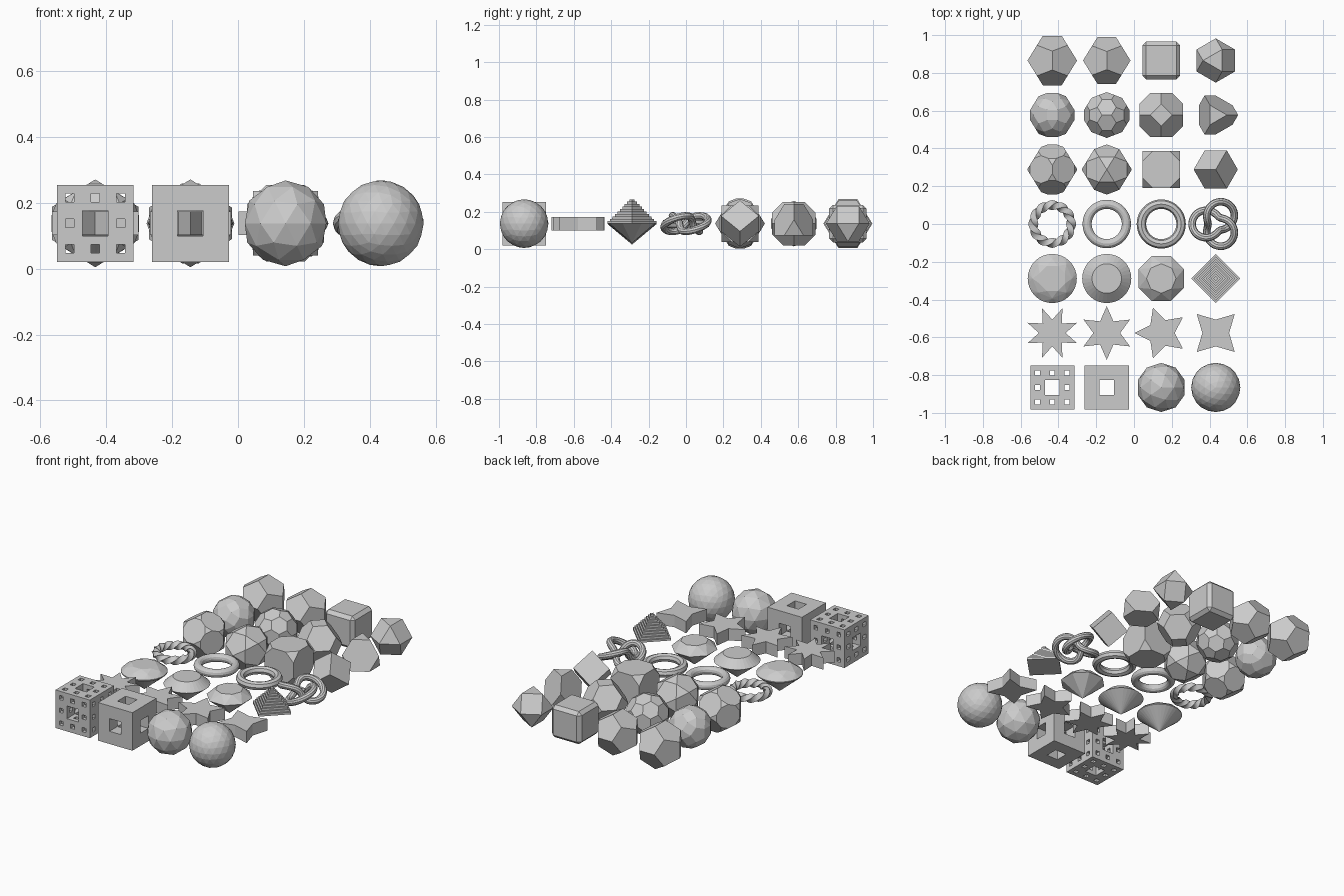
import bpy, bmesh, math
from math import sin, cos, pi, sqrt
from mathutils import Vector

if "Cube" in bpy.data.objects:
    bpy.data.objects.remove(bpy.data.objects["Cube"])

P = 0.2885          # grid pitch
ZC = 0.137          # common centre height
PHI = (1 + sqrt(5)) / 2


def finish(name, bm, col, row):
    bmesh.ops.recalc_face_normals(bm, faces=bm.faces[:])
    me = bpy.data.meshes.new(name)
    bm.to_mesh(me)
    bm.free()
    ob = bpy.data.objects.new(name, me)
    ob.location = ((col - 1.5) * P, (row - 3) * P, ZC)
    bpy.context.collection.objects.link(ob)
    return ob


def hull(points, radius=None):
    pts = [Vector(p) for p in points]
    if radius:
        big = max(p.length for p in pts)
        pts = [p * radius / big for p in pts]
    bm = bmesh.new()
    for p in pts:
        bm.verts.new(p)
    bmesh.ops.remove_doubles(bm, verts=bm.verts[:], dist=1e-4)
    bmesh.ops.convex_hull(bm, input=bm.verts[:])
    bmesh.ops.dissolve_limit(bm, angle_limit=0.01, verts=bm.verts[:], edges=bm.edges[:])
    return bm


def truncate(points, t):
    bm = hull(points, 1)
    out = []
    for e in bm.edges:
        a, b = e.verts[0].co, e.verts[1].co
        out += [a.lerp(b, t), b.lerp(a, t)]
    bm.free()
    return out


def shrink_faces(points, k):
    bm = hull(points, 1)
    out = []
    for f in bm.faces:
        c = sum((v.co for v in f.verts), Vector()) / len(f.verts)
        out += [c.lerp(v.co, k) for v in f.verts]
    bm.free()
    return out


def lathe(rings, n, start=0.0):
    bm = bmesh.new()
    loops = [[bm.verts.new((r * cos(start + 2 * pi * i / n), r * sin(start + 2 * pi * i / n), z))
              for i in range(n)] for r, z in rings]
    for a, b in zip(loops, loops[1:]):
        for i in range(n):
            j = (i + 1) % n
            bm.faces.new((a[i], a[j], b[j], b[i]))
    bm.faces.new(loops[0])
    bm.faces.new(loops[-1])
    bmesh.ops.remove_doubles(bm, verts=bm.verts[:], dist=1e-6)
    return bm


def sweep(path, n, tube, sides, twist=0):
    bm = bmesh.new()
    loops = []
    for i in range(n):
        t = 2 * pi * i / n
        p = path(t)
        d = (path(t + 1e-3) - path(t - 1e-3)).normalized()
        nrm = d.cross(Vector((0, 0, 1))).normalized()
        up = nrm.cross(d)
        loops.append([bm.verts.new(p + tube * (nrm * cos(a) + up * sin(a)))
                      for a in (2 * pi * (k + twist * i / n) / sides for k in range(sides))])
    for i in range(n):
        a, b = loops[i], loops[(i + 1) % n]
        s = twist if i == n - 1 else 0
        for k in range(sides):
            bm.faces.new((a[k], a[(k + 1) % sides], b[(k + 1 + s) % sides], b[(k + s) % sides]))
    return bm


def sponge(level, size):
    n = 3 ** level

    def solid(c):
        if min(c) < 0 or max(c) >= n:
            return False
        c = list(c)
        for _ in range(level):
            if sum(v % 3 == 1 for v in c) >= 2:
                return False
            c = [v // 3 for v in c]
        return True
    bm = bmesh.new()
    for x in range(n):
        for y in range(n):
            for z in range(n):
                c = (x, y, z)
                if not solid(c):
                    continue
                for ax in range(3):
                    for s in (0, 1):
                        q = list(c)
                        q[ax] += 2 * s - 1
                        if solid(q):
                            continue
                        vs = []
                        for u, w in ((0, 0), (1, 0), (1, 1), (0, 1)):
                            v = list(c)
                            v[ax] += s
                            v[(ax + 1) % 3] += u
                            v[(ax + 2) % 3] += w
                            vs.append(bm.verts.new([(k / n - 0.5) * size for k in v]))
                        bm.faces.new(vs if s else vs[::-1])
    me_bm = bm
    bmesh.ops.remove_doubles(me_bm, verts=me_bm.verts[:], dist=1e-5)
    return me_bm


# Front row: sponges and balls
finish("fine_sponge_cube", sponge(2, 0.233), 0, 0)
finish("coarse_sponge_cube", sponge(1, 0.233), 1, 0)
for name, sub, col in (("coarse_ball", 2, 2), ("fine_ball", 3, 3)):
    bm = bmesh.new()
    bmesh.ops.create_icosphere(bm, subdivisions=sub, radius=0.13)
    finish(name, bm, col, 0)

# Stars
for col, n in enumerate((8, 6, 5, 4)):
    bm = bmesh.new()
    ring = [((0.142 if i % 2 else 0.071), pi * i / n) for i in range(2 * n)]
    f = bm.faces.new([bm.verts.new((r * cos(a), r * sin(a), -0.036)) for r, a in ring])
    ext = bmesh.ops.extrude_face_region(bm, geom=[f], use_keep_orig=True)
    bmesh.ops.translate(bm, vec=(0, 0, 0.072),
                        verts=[v for v in ext["geom"] if isinstance(v, bmesh.types.BMVert)])
    finish("star_%d_points" % n, bm, col, 1)


# Cut gems and stepped pyramid
def ring(r, z, n, off=0.0):
    return [(r * cos(2 * pi * (i + off) / n), r * sin(2 * pi * (i + off) / n), z) for i in range(n)]


finish("faceted_gem", hull(ring(0.13, 0.003, 32) + ring(0.13, -0.003, 32) + ring(0.105, 0.027, 8)
                           + ring(0.072, 0.042, 8, 0.5) + [(0, 0, -0.112)]), 0, 2)
finish("round_gem", lathe([(0, -0.104), (0.13, 0), (0.078, 0.0455), (0, 0.0455)], 32), 1, 2)
finish("eight_sided_gem", hull(ring(0.13, 0, 8, 0.5) + ring(0.078, 0.0455, 8) + [(0, 0, -0.104)]), 2, 2)
steps = []
for i in range(10):
    r = 0.13 * (1 - i / 10)
    steps += [(r, 0.013 * i), (r, 0.013 * (i + 1))]
finish("stepped_pyramid", lathe(steps, 4), 3, 2)


# Rings and knot
def circle(r):
    return lambda t: Vector((r * cos(t), r * sin(t), 0))


def knot(t):
    r = 0.083 + 0.042 * cos(3 * t)
    return Vector((-r * cos(2 * t), -r * sin(2 * t), 0.042 * sin(3 * t)))


finish("twisted_ring", sweep(circle(0.1), 144, 0.026, 4, 12), 0, 3)
finish("plain_ring", sweep(circle(0.104), 48, 0.024, 12), 1, 3)
finish("eight_sided_ring", sweep(circle(0.105), 48, 0.025, 8), 2, 3)
finish("knot", sweep(knot, 120, 0.02, 10), 3, 3)

# Seed solids
S = (-1, 1)
cube = [(x, y, z) for x in S for y in S for z in S]
octa = [(s, 0, 0) for s in S] + [(0, s, 0) for s in S] + [(0, 0, s) for s in S]
dodeca = list(cube)
icosa = []
for a in S:
    for b in S:
        u, w = a / PHI, b * PHI
        dodeca += [(0, u, w), (u, w, 0), (w, 0, u)]
        icosa += [(0, w, a), (w, a, 0), (a, 0, w)]
h = 2 * sqrt(2) / 3
tetra = [(0, 0, 1)] + [(h * cos(2 * pi * i / 3), h * sin(2 * pi * i / 3), -1 / 3) for i in range(3)]
corner_cube = tetra + [(-x, -y, -z) for x, y, z in tetra]

# Faceted solids: name, points, circumradius, column, row
for name, pts, r, col, row in (
    ("truncated_dodecahedron", truncate(dodeca, 0.2764), 0.135, 0, 4),
    ("icosidodecahedron", truncate(dodeca, 0.5), 0.133, 1, 4),
    ("truncated_cube", truncate(cube, 0.27), 0.146, 2, 4),
    ("corner_standing_cube", corner_cube, 0.124, 3, 4),
    ("rhombic_ball", shrink_faces(dodeca, 0.539), 0.123, 0, 5),
    ("truncated_icosahedron", truncate(icosa, 1 / 3), 0.124, 1, 5),
    ("truncated_octahedron", truncate(octa, 1 / 3), 0.13, 2, 5),
    ("truncated_tetrahedron", truncate(tetra, 1 / 3), 0.1204, 3, 5),
    ("large_dodecahedron", dodeca, 0.1403, 0, 6),
    ("small_dodecahedron", dodeca, 0.1345, 1, 6),
    ("bevelled_cube", shrink_faces(cube, 0.8), 0.151, 2, 6),
    ("cuboctahedron", shrink_faces(tetra, 0.25), 0.117, 3, 6),
):
    finish(name, hull(pts, r), col, row)
